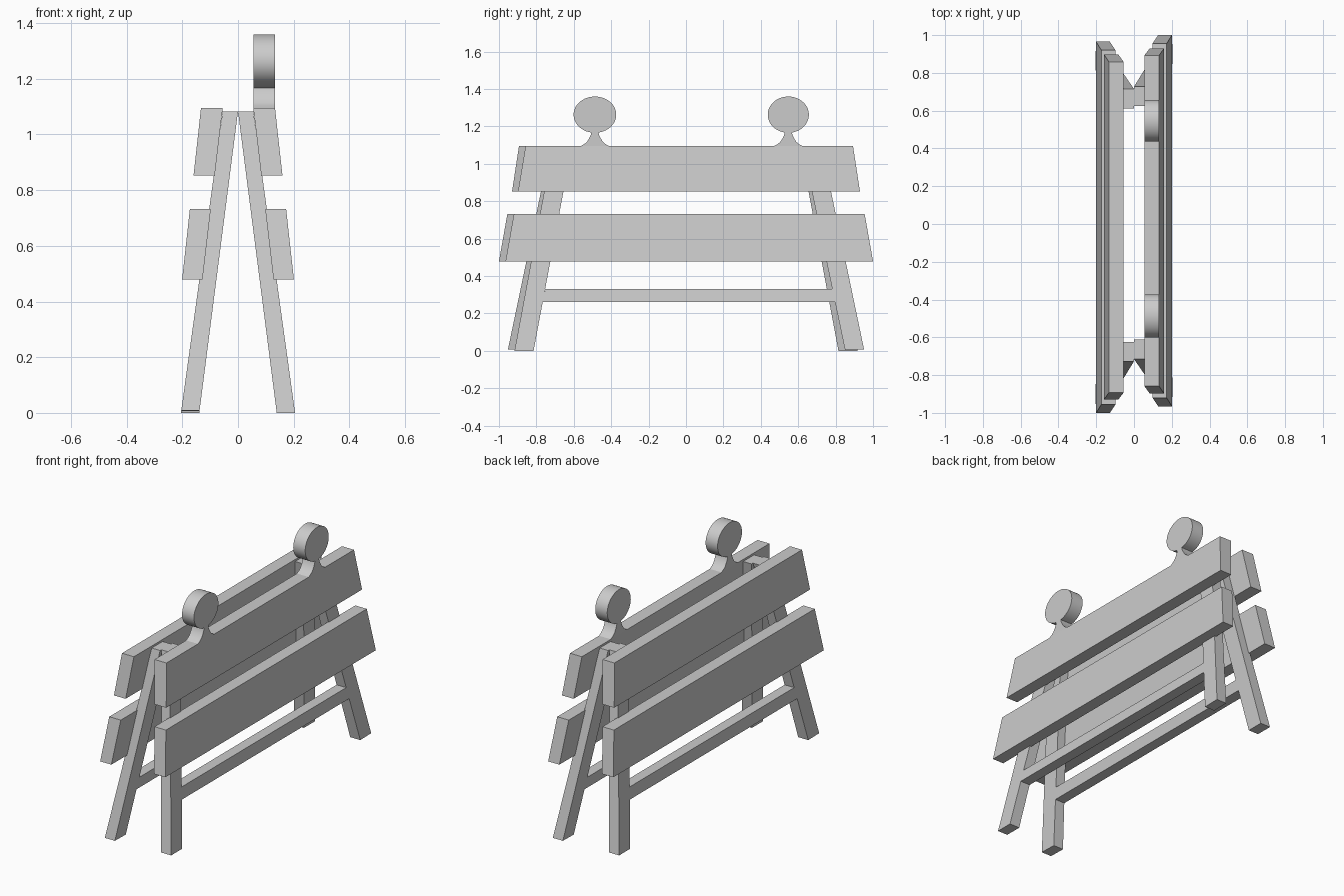
import bpy, bmesh
from math import sin, cos, radians

if "Cube" in bpy.data.objects:
    bpy.data.objects.remove(bpy.data.objects["Cube"])


def extrude_profile(name, profile, x_in, x_out, turn=1):
    """Closed (y, z) profile extruded between two leaning planes x(z).
    turn=-1 spins the part half a turn about z."""
    bm = bmesh.new()
    inner = [bm.verts.new((turn * x_in(z), turn * y, z)) for y, z in profile]
    outer = [bm.verts.new((turn * x_out(z), turn * y, z)) for y, z in profile]
    bm.faces.new(inner)
    bm.faces.new(outer)
    n = len(profile)
    for i in range(n):
        j = (i + 1) % n
        bm.faces.new((inner[i], inner[j], outer[j], outer[i]))
    bmesh.ops.recalc_face_normals(bm, faces=bm.faces)
    mesh = bpy.data.meshes.new(name)
    bm.to_mesh(mesh)
    bm.free()
    obj = bpy.data.objects.new(name, mesh)
    bpy.context.collection.objects.link(obj)
    return obj


# Leaning planes of the boards and of the leg frame
def board_in(z): return 0.055 + 0.118 * (1.095 - z)
def board_out(z): return 0.133 + 0.110 * (1.095 - z)
def leg_in(z): return 0.1285 * (1.083 - z)
def leg_out(z): return 0.055 + 0.1385 * (1.083 - z)


# One side frame, given as (y, z) outlines
frame = {
    "upper_board": ([(-0.898, 0.853), (0.93, 0.853), (0.893, 1.095), (-0.858, 1.095)],
                    board_in, board_out),
    "lower_board": ([(-0.965, 0.479), (1.0, 0.479), (0.955, 0.733), (-0.92, 0.733)],
                    board_in, board_out),
    "left_leg": ([(-0.917, 0.0), (-0.815, 0.0), (-0.612, 1.083), (-0.715, 1.083)],
                 leg_in, leg_out),
    "right_leg": ([(0.85, 0.006), (0.952, 0.008), (0.727, 1.083), (0.625, 1.083)],
                  leg_in, leg_out),
    "crossbar": ([(-0.766, 0.262), (0.797, 0.262), (0.783, 0.33), (-0.753, 0.33)],
                 leg_in, leg_out),
}
for side, turn in (("near", 1), ("far", -1)):
    for part, (outline, x_in, x_out) in frame.items():
        extrude_profile(f"{side}_{part}", outline, x_in, x_out, turn)

# Warning lamps: oval disc flowing into a flared stem on the near upper board
flare = [(0.022, 1.155), (0.030, 1.138), (0.043, 1.117), (0.058, 1.105), (0.076, 1.095)]
for name, yc, ry in (("front_lamp", -0.487, 0.114), ("back_lamp", 0.547, 0.110)):
    steps = 48
    outline = []
    for i in range(steps + 1):
        a = radians(-80 + 340 * i / steps)
        outline.append((yc + ry * cos(a), 1.263 + 0.097 * sin(a)))
    outline += [(yc - y, z) for y, z in flare]
    outline += [(yc + y, z) for y, z in reversed(flare)]
    lamp = extrude_profile(name, outline, lambda z: 0.055, lambda z: 0.133)
    bpy.ops.object.select_all(action='DESELECT')
    lamp.select_set(True)
    bpy.context.view_layer.objects.active = lamp
    bpy.ops.object.shade_smooth_by_angle(angle=radians(35))
